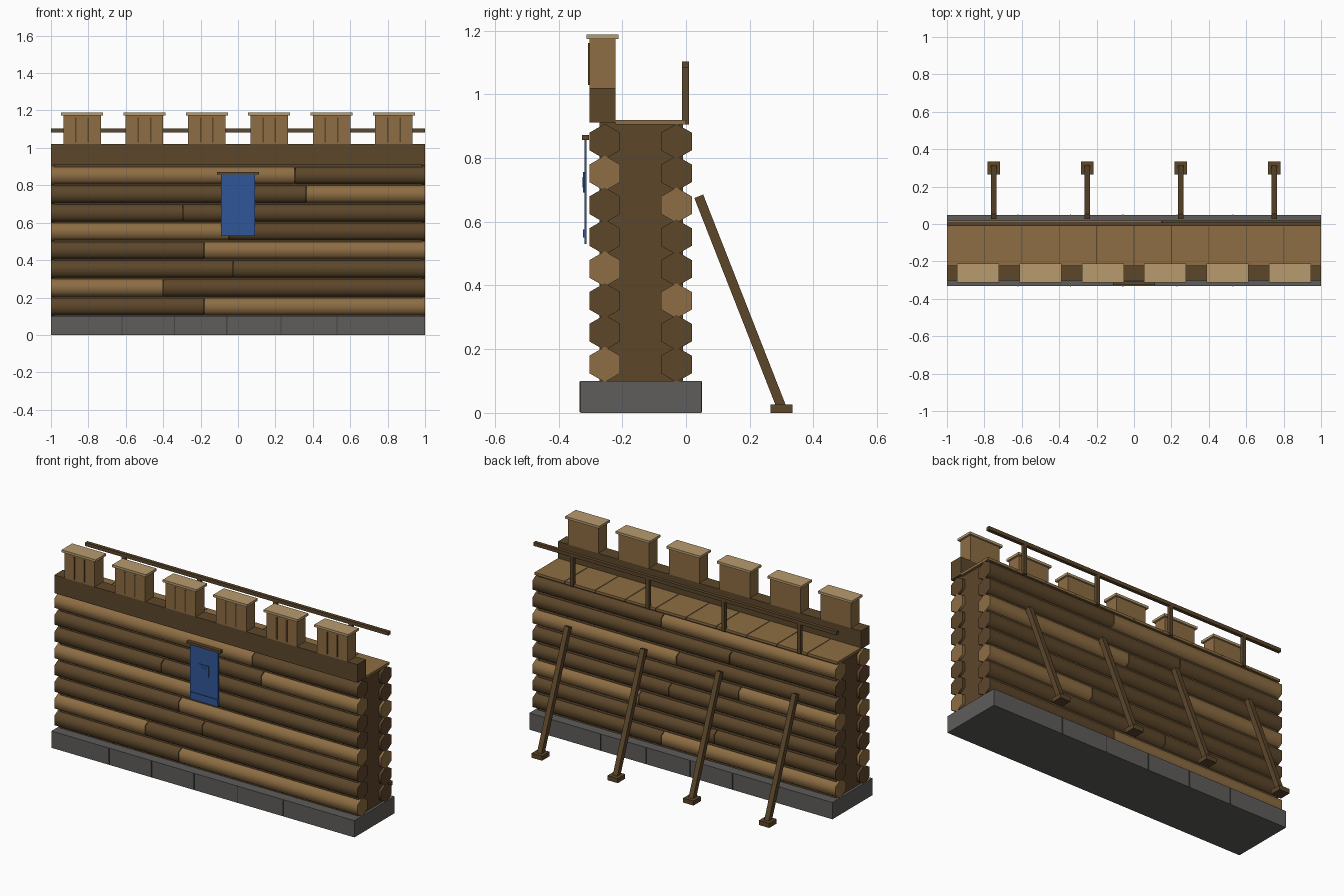
import bpy, bmesh, math
from mathutils import Vector, Matrix

if "Cube" in bpy.data.objects:
    bpy.data.objects.remove(bpy.data.objects["Cube"])


def mat(name, r, g, b):
    m = bpy.data.materials.new(name)
    lin = [((c / 255 + 0.055) / 1.055) ** 2.4 for c in (r, g, b)]
    m.diffuse_color = (*lin, 1)
    m.use_nodes = True
    m.node_tree.nodes["Principled BSDF"].inputs["Base Color"].default_value = m.diffuse_color
    return m


DARK = mat("dark wood", 92, 70, 42)
LIGHT = mat("light wood", 141, 109, 67)
PALE = mat("pale wood", 184, 155, 110)
STONE = mat("grey stone", 94, 93, 91)
SEAM = mat("dark stone seam", 70, 69, 67)
BLUE = mat("blue cloth", 48, 86, 152)


def finish(name, bm, material):
    bmesh.ops.recalc_face_normals(bm, faces=bm.faces)
    me = bpy.data.meshes.new(name)
    bm.to_mesh(me)
    bm.free()
    me.materials.append(material)
    ob = bpy.data.objects.new(name, me)
    bpy.context.collection.objects.link(ob)
    return ob


def box(name, x, y, z, material):
    """Box from (min, max) ranges on each axis."""
    bm = bmesh.new()
    size = [r[1] - r[0] for r in (x, y, z)]
    mid = [(r[1] + r[0]) / 2 for r in (x, y, z)]
    bmesh.ops.create_cube(bm, size=1, matrix=Matrix.Translation(mid) @ Matrix.Diagonal((*size, 1)))
    return finish(name, bm, material)


def log(name, x0, x1, y, z, material, r=0.0555):
    """Six-sided log along x with a point at the top, smooth along its sides."""
    bm = bmesh.new()
    rings = []
    for x in (x0, x1):
        rings.append([bm.verts.new((x, y + r * math.sin(k * math.pi / 3), z + r * math.cos(k * math.pi / 3)))
                      for k in range(6)])
    for k in range(6):
        n = (k + 1) % 6
        bm.faces.new((rings[0][k], rings[0][n], rings[1][n], rings[1][k]))
    bm.faces.new(rings[0])
    bm.faces.new(rings[1])
    ob = finish(name, bm, material)
    bpy.ops.object.select_all(action='DESELECT')
    ob.select_set(True)
    bpy.context.view_layer.objects.active = ob
    bpy.ops.object.shade_smooth_by_angle(angle=math.radians(65))


# stone footing with thin seams
box("footing", (-1, 1), (-0.331, 0.048), (0, 0.1), STONE)
for x in (-0.62, -0.34, -0.06, 0.23, 0.53):
    box("footing_seam_front", (x - 0.003, x + 0.003), (-0.335, -0.33), (0.003, 0.098), SEAM)
    box("footing_seam_back", (x - 0.003, x + 0.003), (0.047, 0.051), (0.003, 0.098), SEAM)

# wall core between the log faces
box("wall_core", (-0.985, 0.985), (-0.272, -0.01), (0.09, 0.914), DARK)

# log rows, bottom to top: joint x, left colour, right colour
front = [(-0.18, DARK, LIGHT), (-0.40, LIGHT, DARK), (-0.025, DARK, DARK), (-0.18, DARK, LIGHT),
         (-0.05, LIGHT, DARK), (-0.295, DARK, DARK), (0.365, DARK, LIGHT), (0.305, LIGHT, DARK)]
back = [(0.15, LIGHT, DARK), (-0.2, DARK, DARK), (0.3, DARK, LIGHT), (0.1, DARK, DARK),
        (-0.36, LIGHT, DARK), (0.05, DARK, LIGHT), (-0.3, DARK, DARK), (0.15, LIGHT, DARK)]
for side, y, rows in (("front", -0.255, front), ("back", -0.03, back)):
    for i, (j, left, right) in enumerate(rows):
        z = 0.152 + 0.1 * i
        log(side + "_log_left", -1, j - 0.002, y, z, left)
        log(side + "_log_right", j + 0.002, 1, y, z, right)

# walkway planks
for i in range(10):
    x = -1 + 0.2 * i
    box("walkway_plank", (x + 0.002 * (i > 0), x + 0.2 - 0.002 * (i < 9)), (-0.222, 0), (0.905, 0.92), LIGHT)

# parapet and battlements
box("parapet", (-1, 1), (-0.303, -0.222), (0.912, 1.02), DARK)
for i in range(6):
    x = (i - 2.5) * 0.3335
    box("merlon", (x - 0.1, x + 0.1), (-0.303, -0.222), (1.02, 1.175), LIGHT)
    box("merlon_cap", (x - 0.112, x + 0.112), (-0.312, -0.212), (1.174, 1.188), PALE)
    for dx in (-0.033, 0.033):
        box("merlon_groove", (x + dx - 0.004, x + dx + 0.004), (-0.307, -0.302), (1.03, 1.162), DARK)

# back rail
box("hand_rail", (-1, 1), (-0.012, 0.009), (1.082, 1.103), DARK)
for x in (-0.75, -0.25, 0.25, 0.75):
    box("rail_post", (x - 0.011, x + 0.011), (-0.012, 0.009), (0.905, 1.085), DARK)
    # slanted brace and its foot
    a, b = Vector((x, 0.04, 0.68)), Vector((x, 0.302, 0.012))
    d = b - a
    bm = bmesh.new()
    m = Matrix.Translation((a + b) / 2) @ Matrix.Rotation(math.atan2(-d.y, d.z), 4, 'X')
    bmesh.ops.create_cube(bm, size=1, matrix=m @ Matrix.Diagonal((0.03, 0.03, d.length, 1)))
    finish("brace", bm, DARK)
    box("brace_foot", (x - 0.034, x + 0.034), (0.265, 0.335), (0, 0.027), DARK)

# hanging banner
box("banner_rod", (-0.112, 0.112), (-0.327, -0.305), (0.857, 0.872), DARK)
box("banner_cloth", (-0.092, 0.092), (-0.319, -0.312), (0.53, 0.858), BLUE)
box("banner_hem", (-0.09, 0.09), (-0.323, -0.318), (0.55, 0.575), BLUE)
box("banner_patch", (-0.032, 0.032), (-0.323, -0.318), (0.692, 0.756), BLUE)
box("banner_patch_inner", (-0.015, 0.015), (-0.325, -0.322), (0.708, 0.74), BLUE)
